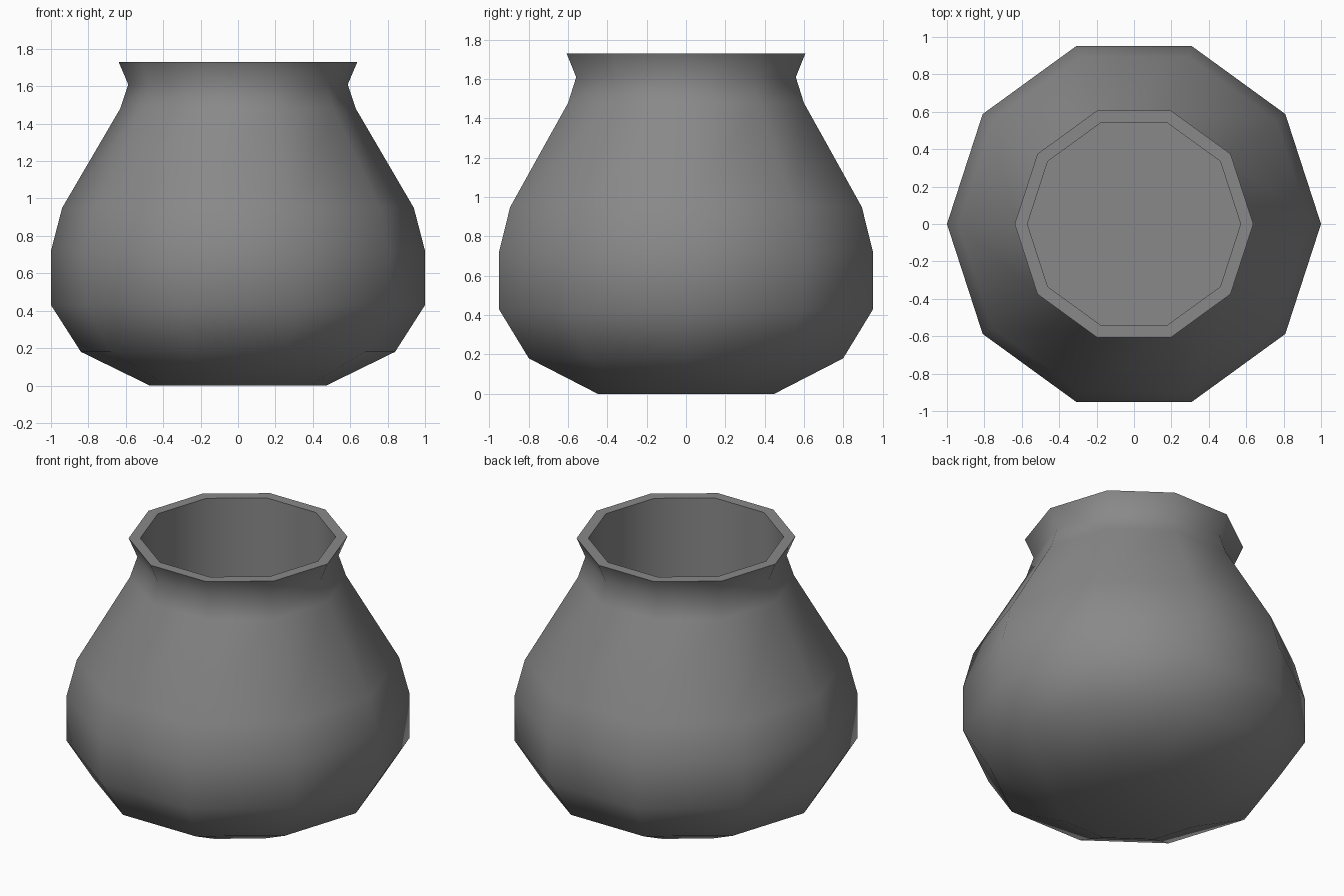
import bpy, bmesh, math

if "Cube" in bpy.data.objects:
    bpy.data.objects.remove(bpy.data.objects["Cube"])

SIDES = 10
# (radius, height) outer wall from foot to lip, then down the inner wall
PROFILE = [(0.472, 0), (0.84, 0.18), (1.0, 0.43), (1.0, 0.72), (0.94, 0.95),
           (0.63, 1.48), (0.587, 1.61), (0.638, 1.73), (0.57, 1.73), (0.57, 0.18)]

clay = bpy.data.materials.new("grey clay")
clay.diffuse_color = (0.25, 0.25, 0.25, 1)
clay.use_nodes = True
clay.node_tree.nodes["Principled BSDF"].inputs["Base Color"].default_value = clay.diffuse_color

# Lathe the pot with ten sides
bm = bmesh.new()
rings = [[bm.verts.new((r * math.cos(2 * math.pi * i / SIDES),
                        r * math.sin(2 * math.pi * i / SIDES), z))
          for i in range(SIDES)] for r, z in PROFILE]
for a, b in zip(rings, rings[1:]):
    for i in range(SIDES):
        j = (i + 1) % SIDES
        bm.faces.new((a[i], a[j], b[j], b[i]))
bm.faces.new(rings[0][::-1])   # foot
bm.faces.new(rings[-1])        # inner floor
bmesh.ops.recalc_face_normals(bm, faces=bm.faces)

mesh = bpy.data.meshes.new("pot")
bm.to_mesh(mesh)
bm.free()
mesh.materials.append(clay)
pot = bpy.data.objects.new("pot", mesh)
bpy.context.collection.objects.link(pot)

# Smooth walls, crisp lip
bpy.context.view_layer.objects.active = pot
pot.select_set(True)
bpy.ops.object.shade_smooth_by_angle(angle=math.radians(50))
